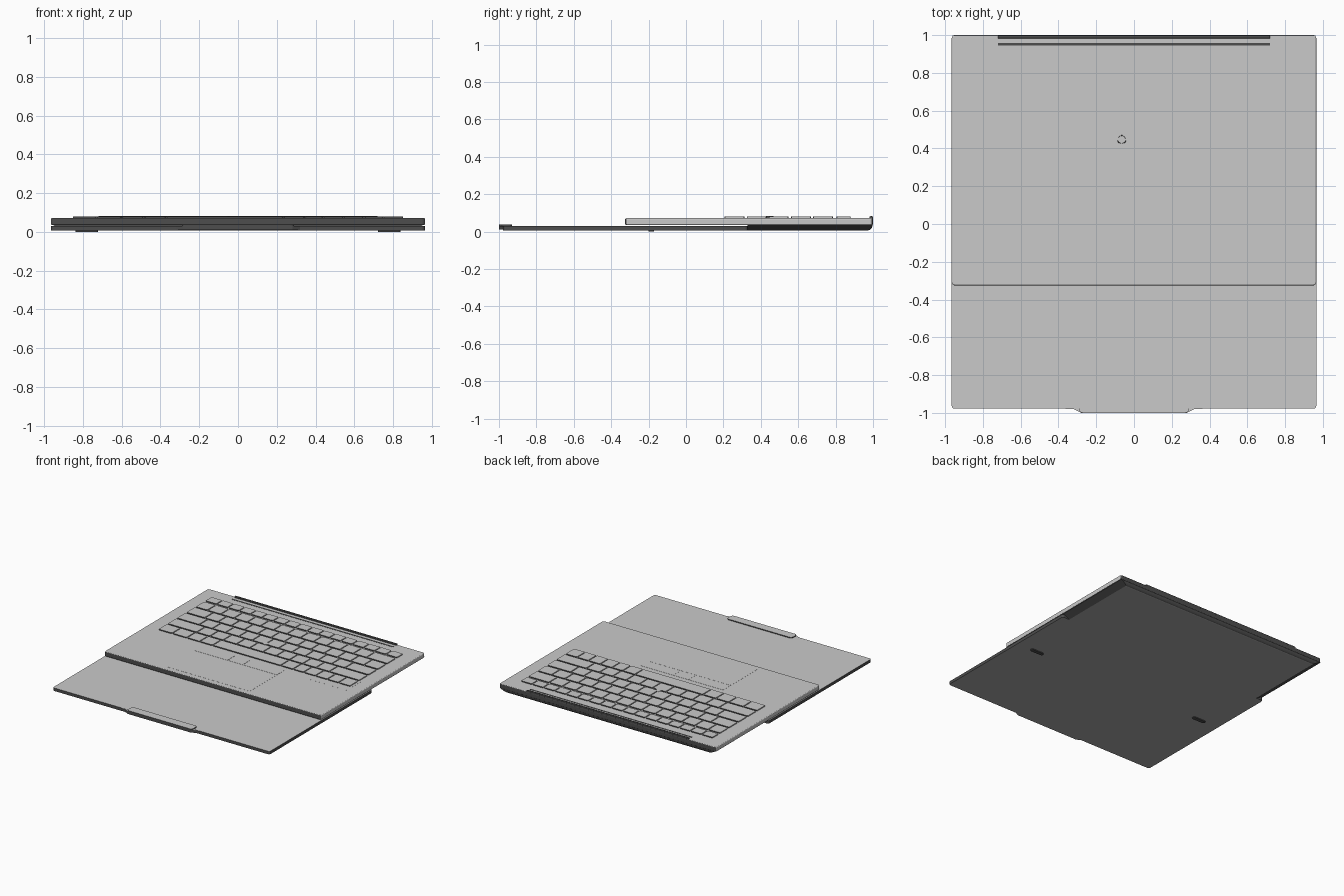
import bpy, bmesh, math
from mathutils import Vector

old = bpy.data.objects.get("Cube")
if old:
    bpy.data.objects.remove(old, do_unlink=True)


def material(name, value):
    m = bpy.data.materials.new(name)
    m.use_nodes = True
    color = (value, value, value, 1)
    m.diffuse_color = color
    m.node_tree.nodes["Principled BSDF"].inputs["Base Color"].default_value = color
    return m


MATERIALS = [material("light grey", 0.59), material("dark grey", 0.075),
             material("mid grey", 0.4)]
LIGHT, DARK, MID = range(3)


# Colour rules: material chosen from the face normal
def all_dark(n):
    return DARK


def all_light(n):
    return LIGHT


def light_top(n):
    return LIGHT if n.z > 0.5 else DARK


def light_sides(n):
    return DARK if abs(n.y) > 0.6 or n.z < -0.5 else LIGHT


def panel_colours(n):
    return MID if n.z < -0.95 else light_top(n)


def underside_colours(n):
    return MID if n.z < -0.95 else DARK


def add_box(bm, x0, x1, y0, y1, z0, z1, radius=0.0):
    """Box with rounded vertical corners."""
    verts = bmesh.ops.create_cube(bm, size=1)["verts"]
    for v in verts:
        fx, fy, fz = (c + 0.5 for c in v.co)
        v.co = Vector((x0 + (x1 - x0) * fx, y0 + (y1 - y0) * fy, z0 + (z1 - z0) * fz))
    if radius:
        edges = {e for v in verts for e in v.link_edges}
        upright = [e for e in edges if abs(e.verts[0].co.z - e.verts[1].co.z) > 1e-6]
        bmesh.ops.bevel(bm, geom=upright, offset=radius, segments=3,
                        affect='EDGES', profile=0.5)


def finish(name, bm, rule, bevel=0.0):
    """Make the object, round its rims and colour its faces."""
    bmesh.ops.recalc_face_normals(bm, faces=bm.faces)
    if bevel:
        rims = [e for e in bm.edges
                if abs(e.verts[0].co.z - e.verts[1].co.z) < 1e-6
                and e.calc_face_angle(0) > 0.5]
        bmesh.ops.bevel(bm, geom=rims, offset=bevel, segments=3,
                        affect='EDGES', profile=0.5)
    bm.normal_update()
    for f in bm.faces:
        f.material_index = rule(f.normal)
    mesh = bpy.data.meshes.new(name)
    bm.to_mesh(mesh)
    bm.free()
    for m in MATERIALS:
        mesh.materials.append(m)
    ob = bpy.data.objects.new(name, mesh)
    bpy.context.collection.objects.link(ob)


def box(name, *dims, rule=light_top, bevel=0.0, radius=0.0):
    bm = bmesh.new()
    add_box(bm, *dims, radius=radius)
    finish(name, bm, rule, bevel)


# Lid panel lying underneath, with its front lip and grip tab
box("lid_panel", -0.965, 0.965, -0.978, 0.33, 0.007, 0.031, radius=0.015,
    rule=panel_colours)
bm = bmesh.new()
outline = [(-0.43, -0.975), (-0.32, -0.98), (-0.28, -1.0), (0.28, -1.0),
           (0.32, -0.98), (0.43, -0.975)]
base = bm.faces.new([bm.verts.new((x, y, 0.01)) for x, y in outline])
top = bmesh.ops.extrude_face_region(bm, geom=[base])["geom"]
bmesh.ops.translate(bm, vec=(0, 0, 0.02),
                    verts=[g for g in top if isinstance(g, bmesh.types.BMVert)])
finish("lid_lip", bm, panel_colours)
box("grip_tab", -0.29, 0.29, -1.0, -0.93, 0.022, 0.038, radius=0.02)

# Rear underside: rounded towards the back, narrowing downwards at the sides
bm = bmesh.new()
steps = 6
curve = [(0.975 + 0.023 * math.sin(a), 0.04 - 0.033 * math.cos(a))
         for a in (math.pi / 2 * i / steps for i in range(steps + 1))]
profile = [(0.33, 0.04), (0.33, 0.007)] + curve
ends = []
for s in (-1, 1):
    ends.append([bm.verts.new((s * (0.962 - 0.06 * (0.04 - z) / 0.033), y, z))
                 for y, z in profile])
    bm.faces.new(ends[-1])
for i in range(len(profile)):
    bm.faces.new((ends[0][i - 1], ends[0][i], ends[1][i], ends[1][i - 1]))
finish("rear_underside", bm, underside_colours)

# Main keyboard deck
box("keyboard_deck", -0.965, 0.965, -0.325, 1.0, 0.035, 0.0715, radius=0.015,
    bevel=0.006, rule=light_sides)

# Hinge bar and vent slot along the back
box("hinge_bar", -0.72, 0.72, 0.982, 0.999, 0.05, 0.082, rule=all_dark, bevel=0.004)
box("vent_slot", -0.72, 0.72, 0.944, 0.957, 0.068, 0.073, rule=all_dark)

# Keyboard rows: front edge, back edge and the dividing lines across
PITCH = 0.118
LEFT, RIGHT = -0.855, 0.855


def run(start, count, step=PITCH):
    return [start + i * step for i in range(count)]


rows = [
    (0.805, 0.88, run(LEFT, 17, 0.1006) + [RIGHT]),
    (0.68, 0.785, [LEFT] + run(-0.747, 13) + [RIGHT]),
    (0.562, 0.667, [LEFT] + run(-0.688, 13) + [RIGHT]),
    (0.443, 0.548, [LEFT] + run(-0.655, 12) + [RIGHT]),
    (0.325, 0.43, [LEFT] + run(-0.594, 11) + [RIGHT]),
    (0.207, 0.312, [LEFT, -0.73, -0.6, -0.485, -0.37, 0.235, 0.345, 0.44,
                    0.545, 0.65, 0.75, RIGHT]),
]
bm = bmesh.new()
for y0, y1, lines in rows:
    for a, b in zip(lines, lines[1:]):
        add_box(bm, a + 0.004, b - 0.004, y0, y1, 0.07, 0.0794, radius=0.008)
finish("keys", bm, light_sides)

# Pointing nub between the middle keys
bm = bmesh.new()
bmesh.ops.create_cone(bm, cap_ends=True, segments=20, radius1=0.024, radius2=0.02,
                      depth=0.011)
bmesh.ops.translate(bm, verts=bm.verts, vec=(-0.065, 0.447, 0.0765))
finish("pointing_nub", bm, light_top)

# Touchpad, its three buttons and the arrow key surround
box("touchpad", -0.44, 0.3, -0.28, 0.058, 0.07, 0.0723, radius=0.01, rule=all_light)
bm = bmesh.new()
for a, b in ((-0.44, -0.14), (-0.13, -0.005), (0.005, 0.3)):
    add_box(bm, a, b, 0.066, 0.155, 0.07, 0.0727)
finish("touchpad_buttons", bm, all_light)
box("arrow_key_surround", 0.52, 0.87, 0.14, 0.34, 0.07, 0.0718, rule=all_light)

# Rubber feet under the lid panel
for side, s in (("left", 1), ("right", -1)):
    box(side + "_foot", s * 0.78 - 0.058, s * 0.78 + 0.058, -0.2, -0.17, 0.0, 0.012,
        radius=0.012, rule=all_dark)
